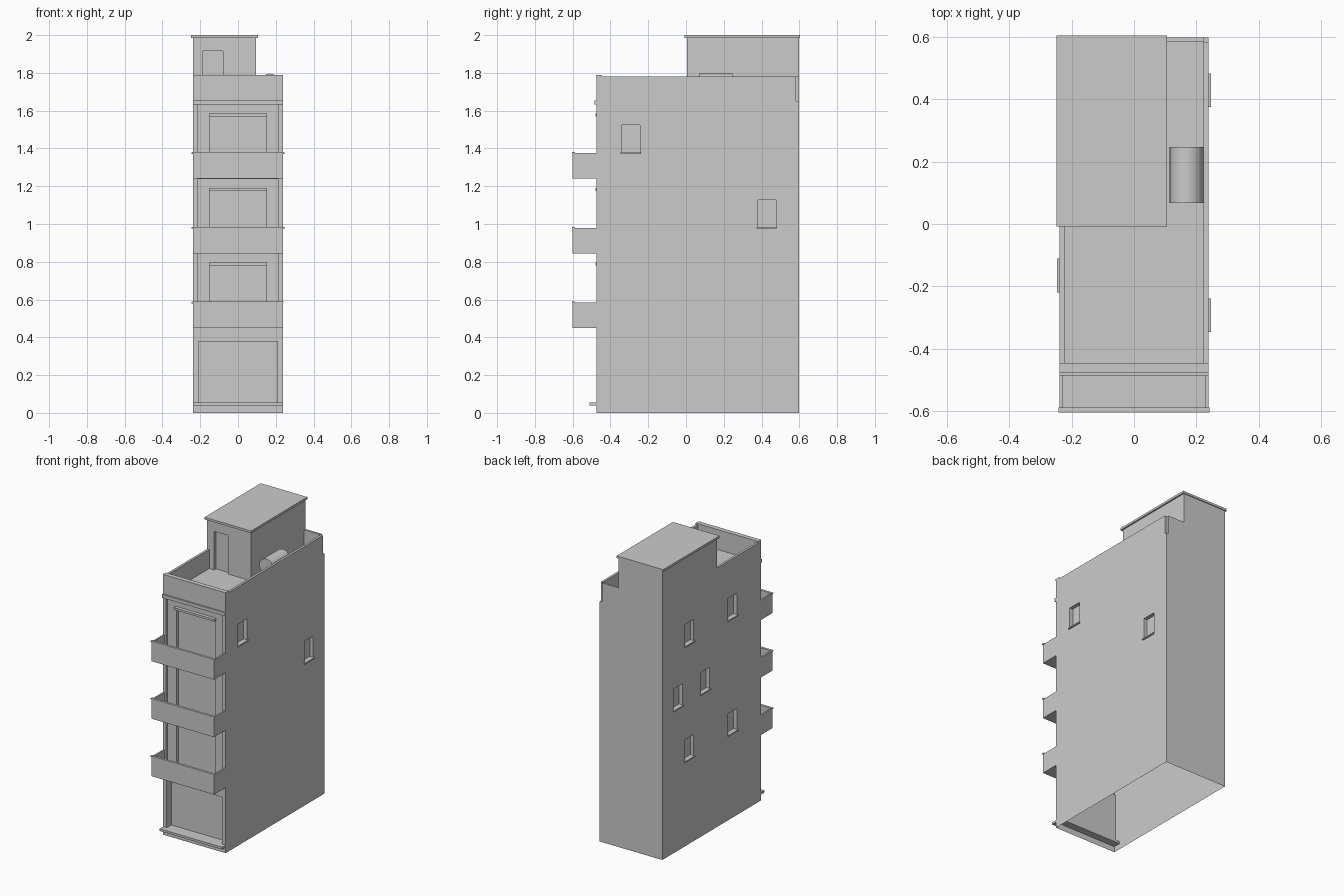
import bpy, bmesh, math

if "Cube" in bpy.data.objects:
    bpy.data.objects.remove(bpy.data.objects["Cube"])

X, YF, YB, ROOF, TOP = 0.238, -0.474, 0.597, 1.65, 1.78


def finish(name, bm):
    me = bpy.data.meshes.new(name)
    bm.to_mesh(me)
    bm.free()
    ob = bpy.data.objects.new(name, me)
    bpy.context.collection.objects.link(ob)
    return ob


def box(name, x0, x1, y0, y1, z0, z1):
    bm = bmesh.new()
    bmesh.ops.create_cube(bm, size=1)
    for v in bm.verts:
        v.co = ((x0, x1)[v.co.x > 0], (y0, y1)[v.co.y > 0], (z0, z1)[v.co.z > 0])
    return finish(name, bm)


def wall(name, place, u0, u1, v0, v1, recesses=()):
    """Single-skin wall with stepped rectangular recesses (u0, u1, v0, v1, depth)."""
    us = sorted({u0, u1, *(r[0] for r in recesses), *(r[1] for r in recesses)})
    vs = sorted({v0, v1, *(r[2] for r in recesses), *(r[3] for r in recesses)})
    bm = bmesh.new()

    def quad(*pts):
        bm.faces.new([bm.verts.new(place(*p)) for p in pts])

    def depth(i, j):
        u, v, d = (us[i] + us[i + 1]) / 2, (vs[j] + vs[j + 1]) / 2, 0
        for r in recesses:
            if r[0] < u < r[1] and r[2] < v < r[3]:
                d = r[4]
        return d

    for i in range(len(us) - 1):
        for j in range(len(vs) - 1):
            a, b, c, e, d = us[i], us[i + 1], vs[j], vs[j + 1], depth(i, j)
            quad((a, c, d), (b, c, d), (b, e, d), (a, e, d))
            if i + 2 < len(us) and depth(i + 1, j) != d:
                d2 = depth(i + 1, j)
                quad((b, c, d), (b, c, d2), (b, e, d2), (b, e, d))
            if j + 2 < len(vs) and depth(i, j + 1) != d:
                d2 = depth(i, j + 1)
                quad((a, e, d), (b, e, d), (b, e, d2), (a, e, d2))
    bmesh.ops.remove_doubles(bm, verts=bm.verts, dist=1e-5)
    bmesh.ops.dissolve_limit(bm, angle_limit=0.01, verts=bm.verts, edges=bm.edges)
    return finish(name, bm)


# Wall placements: u runs rightwards seen from outside, d goes inwards
def front(y): return lambda u, v, d: (u, y + d, v)
def back(y): return lambda u, v, d: (-u, y - d, v)
def right(x): return lambda u, v, d: (x - d, u, v)
def left(x): return lambda u, v, d: (x + d, -u, v)


# Side windows: (centre y, bottom z)
right_windows = [(-0.292, 1.378), (0.428, 0.983)]
left_windows = [(-0.165, 1.378), (0.305, 1.378), (0.133, 0.983),
                (0.428, 0.983), (-0.165, 0.588), (0.305, 0.588)]


def holes(wins, s):
    return [(s * y - 0.048, s * y + 0.048, z, z + 0.145, 0.025) for y, z in wins]


wall("right_wall", right(X), YF, YB, 0, ROOF, holes(right_windows, 1))
wall("left_wall", left(-X), -YB, -YF, 0, ROOF, holes(left_windows, -1))
for s, wins in ((1, right_windows), (-1, left_windows)):
    for y, z in wins:
        xs = sorted((s * (X - 0.025), s * (X + 0.009)))
        box("window_sill", *xs, y - 0.054, y + 0.054, z - 0.008, z)

# Front wall: ground opening and three recessed storeys with balcony doors
recesses = [(-0.21, 0.21, 0.055, 0.378, 0.05)]
floors = [0.45 + 0.395 * i for i in range(3)]
for z in floors:
    recesses += [(-0.215, 0.215, z + 0.015, z + 0.394, 0.018),
                 (-0.148, 0.148, z + 0.015, z + 0.33, 0.04)]
wall("front_wall", front(YF), -X, X, 0, ROOF, recesses)
wall("back_wall", back(YB), -X, X, 0, ROOF)
wall("roof_deck", lambda u, v, d: (u, v, ROOF), -X, X, YF, YB)

# Balconies and door lintels
for z in floors:
    box("balcony_floor", -X, X, -0.6, YF + 0.018, z, z + 0.015)
    box("balcony_front", -X, X, -0.6, -0.588, z, z + 0.133)
    for s in (1, -1):
        box("balcony_side", *sorted((s * 0.227, s * X)), -0.6, YF, z, z + 0.135)
    box("balcony_coping", -0.242, 0.242, -0.603, -0.587, z + 0.133, z + 0.14)
    box("door_lintel", -0.153, 0.153, -0.479, -0.45, z + 0.33, z + 0.345)

# Entrance ledge and cornice
box("entrance_ledge", -X, X, -0.512, YF + 0.05, 0.04, 0.055)
box("cornice", -X - 0.001, X + 0.001, -0.485, YF, 1.632, 1.655)

# Roof parapets
box("parapet_front", -X, X, YF, -0.449, ROOF, TOP)
box("parapet_coping", -X, X, -0.477, -0.445, TOP, 1.79)
box("parapet_right", 0.222, X, YF, 0.583, ROOF, TOP)
box("parapet_left", -X, -0.222, YF, 0.005, ROOF, TOP)
box("parapet_back", 0.095, 0.222, 0.583, YB, ROOF, TOP)

# Stair house with recessed door and overhanging roof slab
wall("stair_house_front", front(0.005), -X, 0.095, ROOF, 1.985,
     [(-0.185, -0.08, ROOF, 1.915, 0.02)])
wall("stair_house_back", back(YB), -0.095, X, ROOF, 1.985)
wall("stair_house_right", right(0.095), 0.005, YB, ROOF, 1.985)
wall("stair_house_left", left(-X), -YB, -0.005, ROOF, 1.985)
box("stair_house_roof", -0.249, 0.105, -0.008, 0.603, 1.985, 2.0)

# Water tank lying on the roof
bpy.ops.mesh.primitive_cylinder_add(vertices=24, radius=0.054, depth=0.178,
                                    location=(0.168, 0.157, 1.742),
                                    rotation=(math.pi / 2, 0, 0))
bpy.context.object.name = "water_tank"
bpy.ops.object.shade_smooth_by_angle(angle=math.radians(40))
